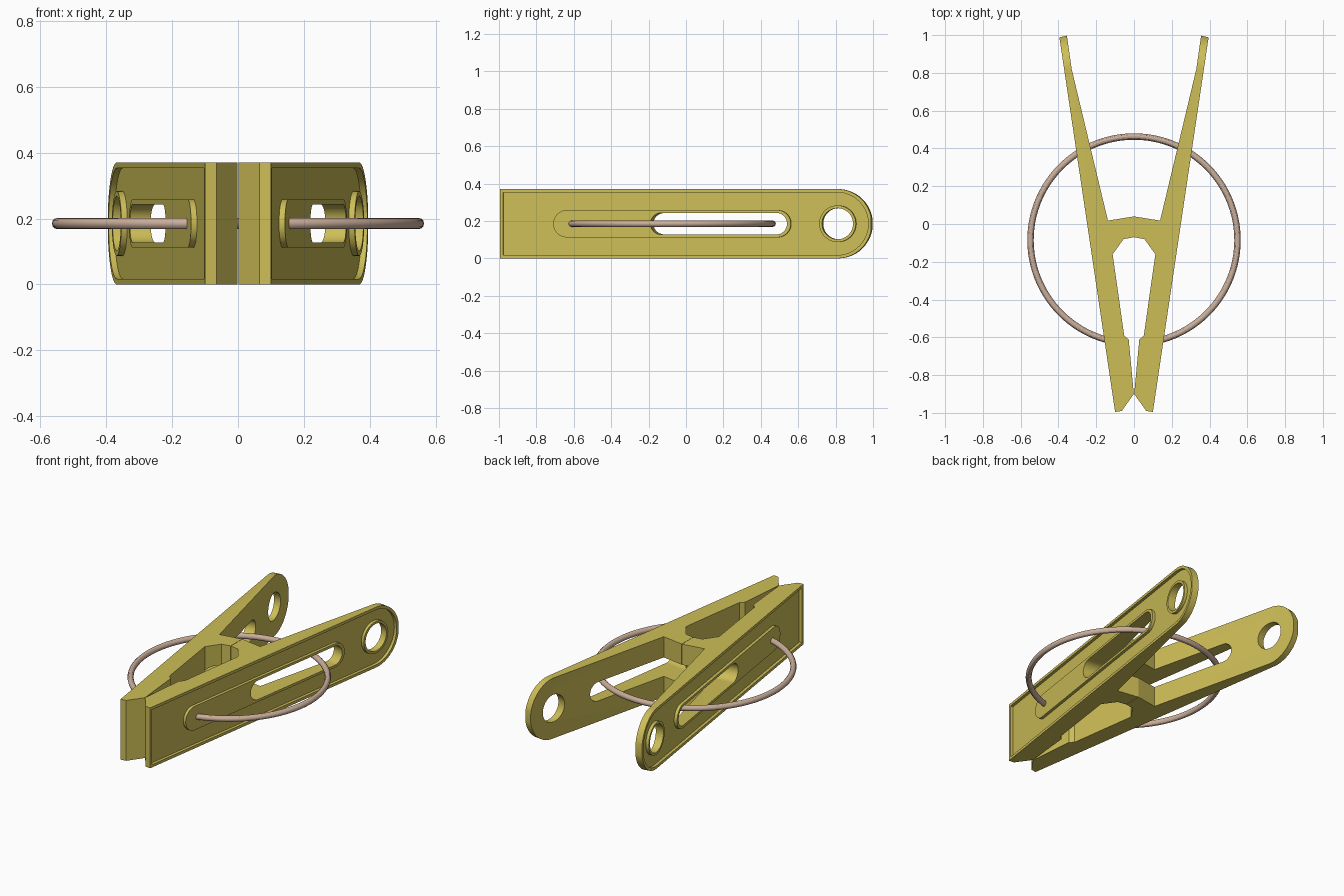
import bpy, bmesh, math
from mathutils import Vector

if "Cube" in bpy.data.objects:
    bpy.data.objects.remove(bpy.data.objects["Cube"])

def material(name, rgb):
    m = bpy.data.materials.new(name)
    m.diffuse_color = (*rgb, 1)
    m.use_nodes = True
    m.node_tree.nodes["Principled BSDF"].inputs["Base Color"].default_value = m.diffuse_color
    return m

YELLOW = material("mustard_plastic", (0.61, 0.51, 0.095))
WIRE = material("pinkish_wire", (0.60, 0.43, 0.33))

H = 0.37                      # height of the clip
MID = H / 2
A, B = Vector((0.10, -0.995)), Vector((0.395, 0.988))   # outer face line
D = (B - A).normalized()
N = Vector((D.y, -D.x))       # outward direction of the arm

def prism(name, bottom, top):
    """Solid between two matching outlines."""
    bm = bmesh.new()
    lo = [bm.verts.new(p) for p in bottom]
    hi = [bm.verts.new(p) for p in top]
    n = len(lo)
    bm.faces.new(lo[::-1])
    bm.faces.new(hi)
    for i in range(n):
        j = (i + 1) % n
        bm.faces.new((lo[i], lo[j], hi[j], hi[i]))
    bmesh.ops.recalc_face_normals(bm, faces=bm.faces)
    me = bpy.data.meshes.new(name)
    bm.to_mesh(me)
    bm.free()
    ob = bpy.data.objects.new(name, me)
    bpy.context.collection.objects.link(ob)
    return ob

def side_prism(name, outline, s0, s1):
    """Solid from a (y, z) outline on the outer face, pushed along its normal."""
    def at(y, z, s):
        p = A + D * ((y - A.y) / D.y) + N * s
        return (p.x, p.y, z)
    return prism(name, [at(y, z, s0) for y, z in outline],
                 [at(y, z, s1) for y, z in outline])

def arc(cy, r, a0, a1, n=24):
    return [(cy + r * math.cos(math.radians(a0 + (a1 - a0) * i / n)),
             MID + r * math.sin(math.radians(a0 + (a1 - a0) * i / n)))
            for i in range(n + 1)]

def slot(y0, y1, r):
    return arc(y1 - r, r, -90, 90) + arc(y0 + r, r, 90, 270)

def tongue(y0, y1, r):
    return [(y0, MID + r), (y0, MID - r)] + arc(y1 - r, r, -90, 90)

def circle(cy, r):
    return arc(cy, r, 0, 360, 48)[:-1]

def boolean(ob, cutter, op):
    m = ob.modifiers.new("cut", 'BOOLEAN')
    m.operation, m.solver, m.object = op, 'EXACT', cutter
    bpy.context.view_layer.objects.active = ob
    bpy.ops.object.modifier_apply(modifier=m.name)
    bpy.data.objects.remove(cutter)

def smooth(ob):
    bpy.ops.object.select_all(action='DESELECT')
    ob.select_set(True)
    bpy.context.view_layer.objects.active = ob
    bpy.ops.object.shade_smooth_by_angle(angle=math.radians(30))

# Arm with jaw and half of the bridge, drawn from above
profile = [(0.065, -0.99), (0.10, -0.995), (0.395, 0.988), (0.355, 0.997),
           (0.33, 0.82), (0.138, 0.018), (0.001, 0.04), (0.001, -0.07),
           (0.055, -0.08), (0.113, -0.16), (0.052, -0.59), (0.028, -0.612),
           (0.001, -0.90)]
arm = prism("right_arm", [(x, y, 0) for x, y in profile],
            [(x, y, H) for x, y in profile])

# Rounded handle end
boolean(arm, side_prism("end_shape", tongue(-1.3, 0.993, MID + 0.0005), -0.8, 0.1), 'INTERSECT')

# Sunken outer panel, leaving raised lips round the slot and the hole
panel = side_prism("panel_cutter", tongue(-0.978, 0.975, 0.168), -0.018, 0.05)
boolean(panel, side_prism("slot_lip", slot(-0.71, 0.56, 0.073), -0.1, 0.1), 'DIFFERENCE')
boolean(panel, side_prism("hole_lip", circle(0.81, 0.098), -0.1, 0.1), 'DIFFERENCE')
boolean(arm, panel, 'DIFFERENCE')

# Through slot (also splits the bridge) and finger hole
boolean(arm, side_prism("slot_cutter", slot(-0.19, 0.54, 0.058), -0.6, 0.1), 'DIFFERENCE')
boolean(arm, side_prism("hole_cutter", circle(0.81, 0.083), -0.2, 0.1), 'DIFFERENCE')

arm.data.materials.clear()
arm.data.materials.append(YELLOW)
for p in arm.data.polygons:
    p.material_index = 0
smooth(arm)

# Mirrored arm
left = arm.copy()
left.data = arm.data.copy()
left.name = "left_arm"
bpy.context.collection.objects.link(left)
bm = bmesh.new()
bm.from_mesh(left.data)
for v in bm.verts:
    v.co.x = -v.co.x
bmesh.ops.reverse_faces(bm, faces=bm.faces)
bm.to_mesh(left.data)
bm.free()

# Spring wire: open ring whose ends sit in the jaws
cu = bpy.data.curves.new("spring_ring", 'CURVE')
cu.dimensions = '3D'
cu.bevel_depth = 0.017
cu.bevel_resolution = 4
cu.use_fill_caps = True
sp = cu.splines.new('POLY')
count = 96
sp.points.add(count)
for i, pt in enumerate(sp.points):
    a = math.radians(-77 + 334 * i / count)
    pt.co = (0.548 * math.cos(a), -0.085 + 0.548 * math.sin(a), MID, 1)
ring = bpy.data.objects.new("spring_ring", cu)
bpy.context.collection.objects.link(ring)
bpy.ops.object.select_all(action='DESELECT')
ring.select_set(True)
bpy.context.view_layer.objects.active = ring
bpy.ops.object.convert(target='MESH')
ring = bpy.context.view_layer.objects.active
ring.data.materials.clear()
ring.data.materials.append(WIRE)
smooth(ring)
